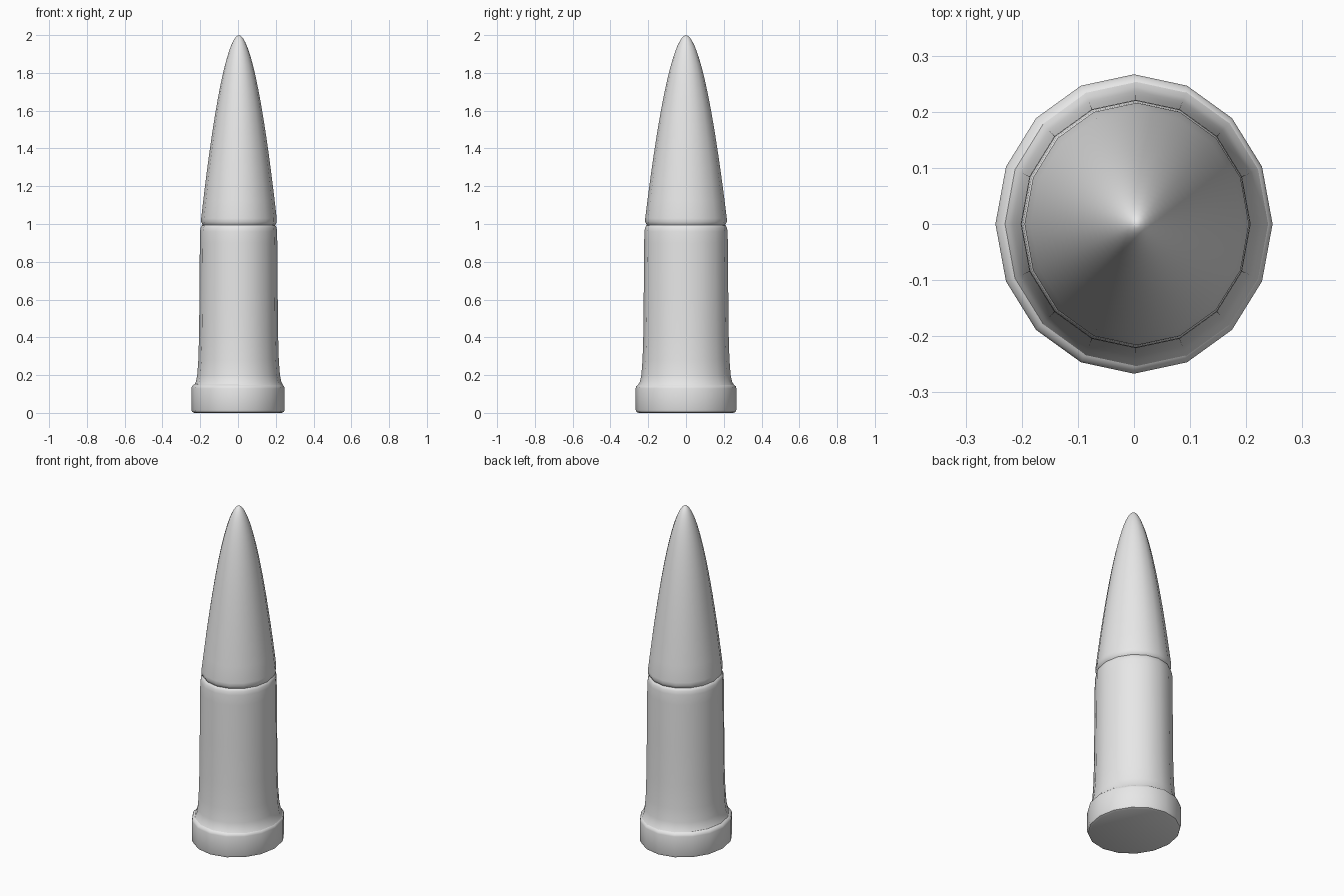
import bpy
import bmesh
import math

cube = bpy.data.objects.get("Cube")
if cube:
    bpy.data.objects.remove(cube, do_unlink=True)

SIDES = 16
STRETCH = 1.08   # slightly oval in plan

# single plain grey finish
grey = bpy.data.materials.new("plain grey")
grey.use_nodes = True
grey.diffuse_color = (0.8, 0.8, 0.8, 1)
grey.node_tree.nodes["Principled BSDF"].inputs["Base Color"].default_value = (0.8, 0.8, 0.8, 1)


def lathe(name, profile, shift=0.0):
    """Revolve (radius, height) pairs; a zero radius closes to a point."""
    bm = bmesh.new()
    rings = []
    for r, z in profile:
        if r == 0:
            rings.append([bm.verts.new((shift, 0, z))] * SIDES)
            continue
        angles = [math.tau * i / SIDES for i in range(SIDES)]
        rings.append([bm.verts.new((r * math.cos(a) + shift, r * STRETCH * math.sin(a), z))
                      for a in angles])
    for low, high in zip(rings, rings[1:]):
        for i in range(SIDES):
            j = (i + 1) % SIDES
            corners = dict.fromkeys((low[i], low[j], high[j], high[i]))
            bm.faces.new(list(corners))
    bmesh.ops.recalc_face_normals(bm, faces=bm.faces)
    mesh = bpy.data.meshes.new(name)
    bm.to_mesh(mesh)
    bm.free()
    mesh.materials.append(grey)
    obj = bpy.data.objects.new(name, mesh)
    bpy.context.collection.objects.link(obj)
    bpy.ops.object.select_all(action='DESELECT')
    obj.select_set(True)
    bpy.context.view_layer.objects.active = obj
    bpy.ops.object.shade_smooth_by_angle(angle=math.radians(42))
    return obj


# wide base with softened edges
lathe("base_rim", [(0, 0), (0.232, 0), (0.243, 0.005), (0.247, 0.016),
                   (0.247, 0.13), (0.244, 0.141), (0.236, 0.148), (0.225, 0.155), (0, 0.155)])

# flared sleeve, rounded over at the top
lathe("casing", [(0.236, 0.146), (0.226, 0.165), (0.219, 0.2), (0.213, 0.28), (0.209, 0.42),
                 (0.207, 0.65), (0.205, 0.9), (0.204, 0.96), (0.201, 0.98),
                 (0.195, 0.992), (0.188, 0.996), (0, 0.996)], 0.003)

# pointed nose, a blunt-tipped ogive
nose = [(0, 0.99), (0.188, 0.99), (0.195, 1.0), (0.2, 1.012), (0.2, 1.03)]
STEPS = 20
for i in range(1, STEPS):
    t = 1 - (1 - i / STEPS) ** 2
    nose.append((0.2 * (1 - t) ** 0.55, 1.03 + 0.97 * t))
nose.append((0, 2.0))
lathe("nose", nose, 0.005)
